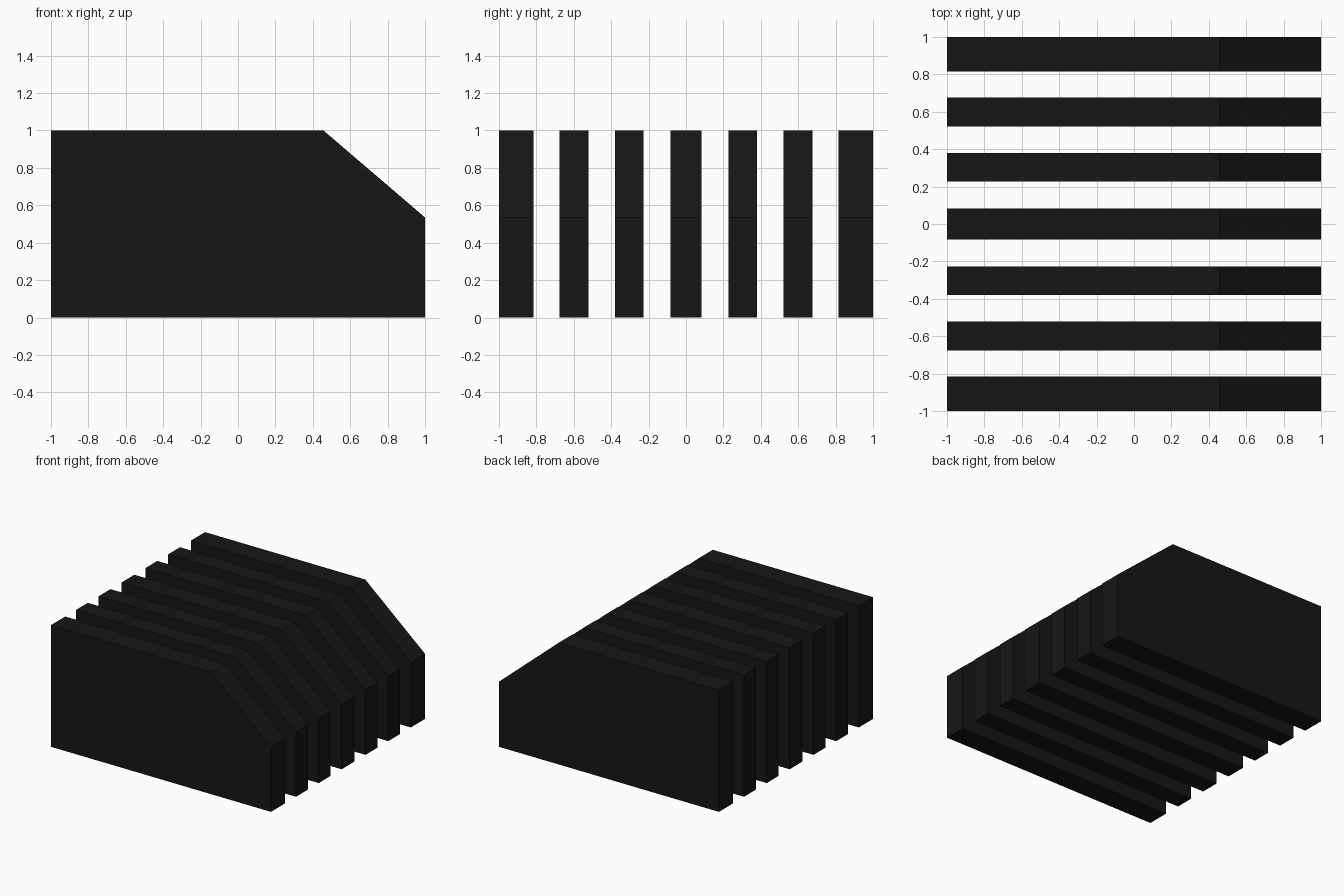
import bpy
import bmesh

if "Cube" in bpy.data.objects:
    bpy.data.objects.remove(bpy.data.objects["Cube"])

# Shared near-black material
black = bpy.data.materials.new("black")
black.diffuse_color = (0.008, 0.008, 0.008, 1)
black.use_nodes = True
black.node_tree.nodes["Principled BSDF"].inputs["Base Color"].default_value = black.diffuse_color

# Side profile (x, z) with one chamfered upper corner
PROFILE = [(-1, 0), (1, 0), (1, 0.535), (0.457, 1), (-1, 1)]


def make_slat(name, y0, y1):
    """Extrude the side profile from y0 to y1."""
    bm = bmesh.new()
    face = bm.faces.new([bm.verts.new((x, y0, z)) for x, z in PROFILE])
    ext = bmesh.ops.extrude_face_region(bm, geom=[face])
    verts = [v for v in ext["geom"] if isinstance(v, bmesh.types.BMVert)]
    bmesh.ops.translate(bm, verts=verts, vec=(0, y1 - y0, 0))
    bmesh.ops.recalc_face_normals(bm, faces=bm.faces)
    mesh = bpy.data.meshes.new(name)
    bm.to_mesh(mesh)
    bm.free()
    mesh.materials.append(black)
    obj = bpy.data.objects.new(name, mesh)
    bpy.context.collection.objects.link(obj)


# Centre slat, then mirrored pairs out to the thicker end slats
make_slat("slat_centre", -0.083, 0.083)
for name, y0, y1 in [("slat_inner", 0.227, 0.38),
                     ("slat_outer", 0.522, 0.675),
                     ("slat_end", 0.816, 1.0)]:
    make_slat(name + "_back", y0, y1)
    make_slat(name + "_front", -y1, -y0)
